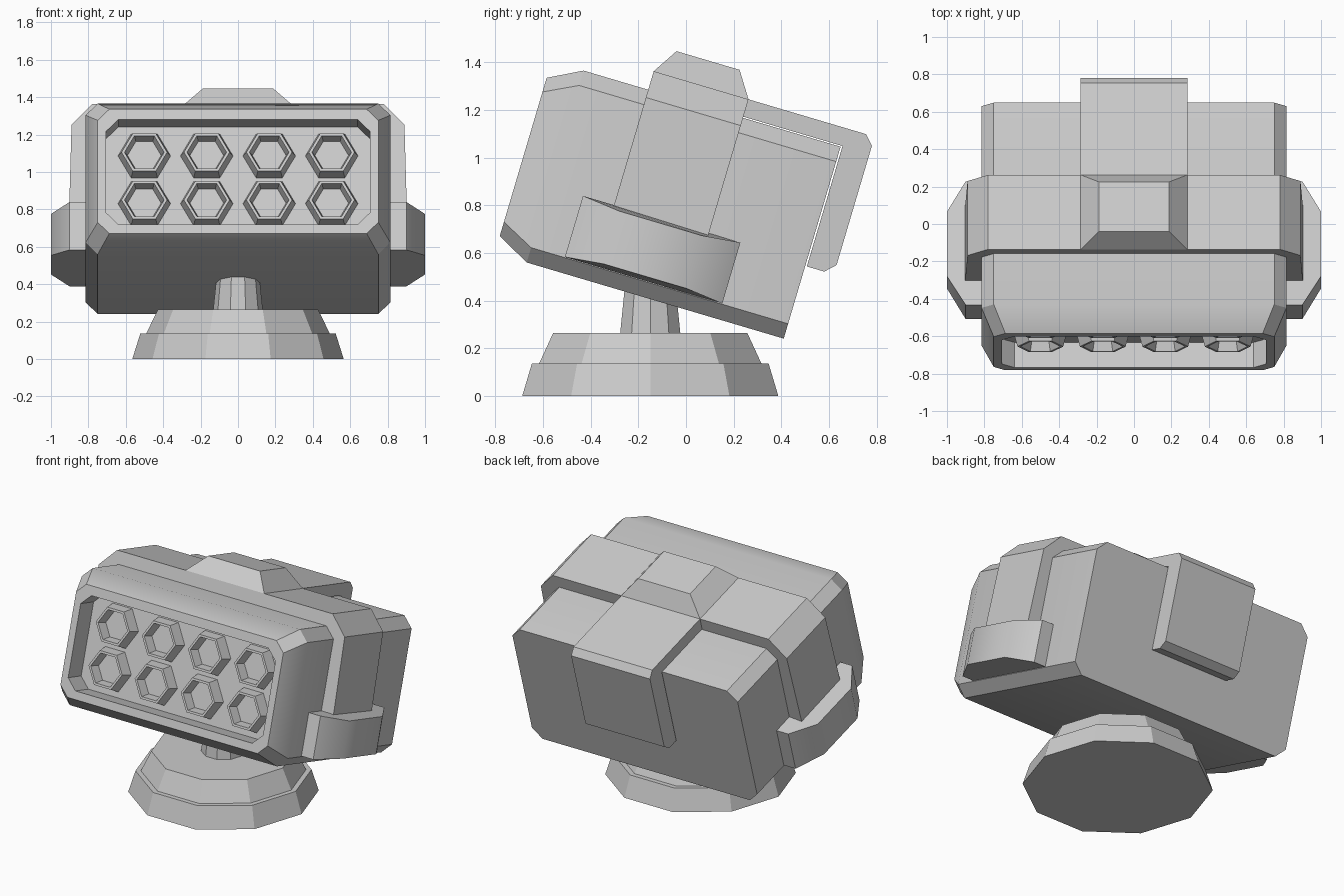
import bpy, bmesh
from math import radians, cos, sin, pi
from mathutils import Matrix

if "Cube" in bpy.data.objects:
    bpy.data.objects.remove(bpy.data.objects["Cube"])

TILT = Matrix.Rotation(radians(-16.5), 4, 'X')   # the head leans back, base stays level


def loft(name, rings, matrix=TILT):
    """Skin a stack of equal-length point rings and cap both ends."""
    bm = bmesh.new()
    loops = [[bm.verts.new(p) for p in ring] for ring in rings]
    n = len(loops[0])
    for a, b in zip(loops, loops[1:]):
        for i in range(n):
            j = (i + 1) % n
            bm.faces.new((a[i], a[j], b[j], b[i]))
    bm.faces.new(loops[0])
    bm.faces.new(loops[-1])
    bmesh.ops.recalc_face_normals(bm, faces=bm.faces)
    for f in bm.faces:
        f.smooth = True
    for e in bm.edges:
        e.smooth = e.calc_face_angle(0) < radians(32)
    mesh = bpy.data.meshes.new(name)
    bm.to_mesh(mesh)
    bm.free()
    ob = bpy.data.objects.new(name, mesh)
    ob.matrix_world = matrix
    bpy.context.collection.objects.link(ob)
    return ob


def octagon(y, w, z0, z1, c):
    """Rectangle in the xz plane with cut corners."""
    return [(-w + c, y, z0), (w - c, y, z0), (w, y, z0 + c), (w, y, z1 - c),
            (w - c, y, z1), (-w + c, y, z1), (-w, y, z1 - c), (-w, y, z0 + c)]


def polygon_xz(x, y, z, r, n=6):
    return [(x + r * cos(2 * pi * i / n), y, z + r * sin(2 * pi * i / n)) for i in range(n)]


def polygon_xy(y, z, r, n=10):
    return [(r * cos(2 * pi * i / n), y + r * sin(2 * pi * i / n), z) for i in range(n)]


def rect(z, w, y0, y1):
    return [(-w, y0, z), (w, y0, z), (w, y1, z), (-w, y1, z)]


# Head housing with a recessed front opening
loft("housing", [octagon(0.325, 0.815, 0.347, 1.187, 0.065),
                 octagon(-0.80, 0.815, 0.347, 1.187, 0.065),
                 octagon(-0.94, 0.75, 0.421, 1.114, 0.062),
                 octagon(-0.94, 0.705, 0.472, 1.056, 0.065),
                 octagon(-0.80, 0.705, 0.472, 1.056, 0.065)])

# Eight hexagonal launch tubes
for row, z in enumerate((0.629, 0.895)):
    for col, x in enumerate((-0.501, -0.167, 0.167, 0.501)):
        loft(f"tube_{row}_{col}", [polygon_xz(x, -0.795, z, 0.142),
                                   polygon_xz(x, -0.87, z, 0.122),
                                   polygon_xz(x, -0.87, z, 0.106),
                                   polygon_xz(x, -0.81, z, 0.09)])

# Armour band over the top and down both sides
band = [(-0.905, 0.60), (0.905, 0.60), (0.89, 1.153), (0.78, 1.268), (-0.78, 1.268), (-0.89, 1.153)]
loft("armour_band", [[(x, y, z) for x, z in band] for y in (-0.517, -0.102)])

# Raised block on top of the band
loft("top_block", [rect(1.25, 0.285, -0.517, -0.102),
                   rect(1.268, 0.285, -0.517, -0.102),
                   rect(1.376, 0.187, -0.449, -0.173)])

# L-shaped cover wrapping over the rear
cover = [(-0.11, 1.192), (0.332, 1.192), (0.332, 0.665), (0.408, 0.665),
         (0.45, 0.706), (0.45, 1.228), (0.412, 1.268), (-0.11, 1.268)]
loft("rear_cover", [[(x, y, z) for y, z in cover] for x in (-0.285, 0.285)])

# Side pods, mirrored left and right
pod = [(0.80, -0.653, 0), (0.90, -0.653, 0), (1.0, -0.488, 0.018),
       (1.0, -0.128, 0.018), (0.90, 0.036, 0), (0.80, 0.036, 0)]
for side, s in (("left", -1), ("right", 1)):
    loft("side_pod_" + side, [[(s * x, y, 0.415 + d) for x, y, d in pod],
                              [(s * x, y, 0.682 - d) for x, y, d in pod]])

# Ten-sided stepped base and neck
LEVEL = Matrix.Identity(4)
loft("base", [polygon_xy(-0.15, z, r) for z, r in
              ((0, 0.565), (0.137, 0.522), (0.137, 0.49), (0.265, 0.428))], LEVEL)
loft("neck", [polygon_xy(-0.15, z, r) for z, r in ((0.25, 0.134), (0.50, 0.108))], LEVEL)
